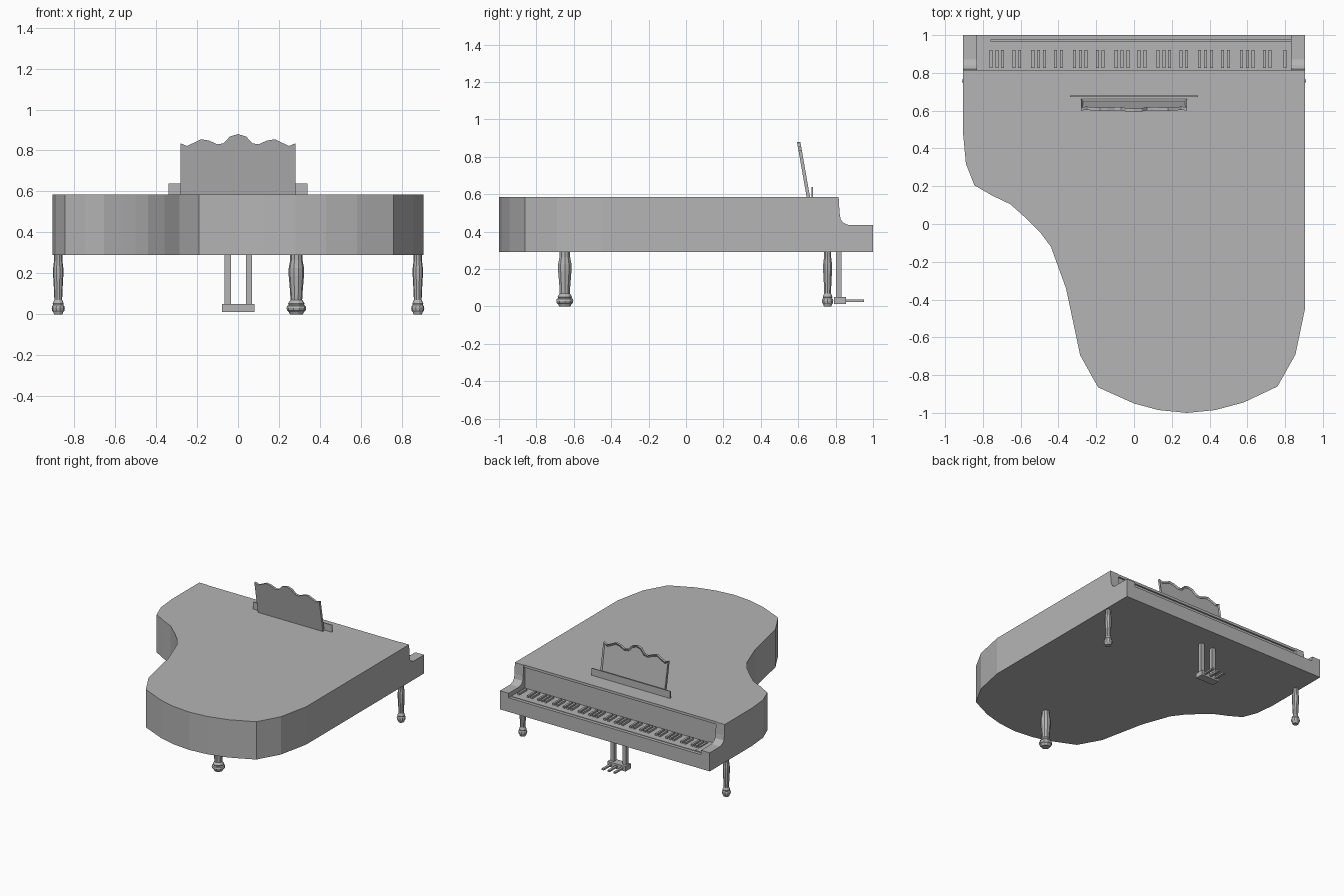
import bpy, bmesh, math
from mathutils import Vector

if "Cube" in bpy.data.objects:
    bpy.data.objects.remove(bpy.data.objects["Cube"])

grey = bpy.data.materials.new("plain_grey")
grey.diffuse_color = (0.46, 0.46, 0.46, 1)
grey.use_nodes = True
grey.node_tree.nodes["Principled BSDF"].inputs["Base Color"].default_value = grey.diffuse_color


def finish(name, bm):
    bmesh.ops.recalc_face_normals(bm, faces=bm.faces)
    me = bpy.data.meshes.new(name)
    bm.to_mesh(me)
    bm.free()
    me.materials.append(grey)
    ob = bpy.data.objects.new(name, me)
    bpy.context.collection.objects.link(ob)
    return ob


def prism_bm(points, direction):
    """Closed solid: polygon of 3D points pushed along a direction."""
    bm = bmesh.new()
    face = bm.faces.new([bm.verts.new(p) for p in points])
    ext = bmesh.ops.extrude_face_region(bm, geom=[face], use_keep_orig=True)
    verts = [g for g in ext["geom"] if isinstance(g, bmesh.types.BMVert)]
    bmesh.ops.translate(bm, vec=Vector(direction), verts=verts)
    bmesh.ops.recalc_face_normals(bm, faces=bm.faces)
    return bm


def add_box(bm, x, y, z):
    res = bmesh.ops.create_cube(bm, size=1)
    for v in res["verts"]:
        v.co = [lo + (c + 0.5) * (hi - lo) for c, (lo, hi) in zip(v.co, (x, y, z))]


def box(name, x, y, z):
    bm = bmesh.new()
    add_box(bm, x, y, z)
    return finish(name, bm)


BOTTOM, TOP = 0.29, 0.585

# Curved case with closed lid
outline = [(0.905, 0.80), (0.905, -0.45), (0.855, -0.69), (0.76, -0.86),
           (0.58, -0.945), (0.43, -0.985), (0.28, -1.0), (0.13, -0.985),
           (0, -0.95), (-0.19, -0.865), (-0.285, -0.695), (-0.36, -0.34),
           (-0.44, -0.12), (-0.50, -0.04), (-0.56, 0.02), (-0.655, 0.105),
           (-0.75, 0.15), (-0.845, 0.205), (-0.89, 0.32), (-0.905, 0.48),
           (-0.905, 0.80)]
finish("case", prism_bm([(x, y, BOTTOM) for x, y in outline], (0, 0, TOP - BOTTOM)))

# Side cheeks beside the keyboard
cheek = [(0.80, BOTTOM), (1, BOTTOM), (1, 0.435), (0.87, 0.435), (0.842, 0.447),
         (0.827, 0.465), (0.821, 0.50), (0.816, TOP), (0.80, TOP)]
for side, x in (("left", -0.905), ("right", 0.83)):
    finish(side + "_cheek", prism_bm([(x, y, z) for y, z in cheek], (0.075, 0, 0)))

# Keyboard bed, front slip, fallboard edge and keys
box("key_bed", (-0.83, 0.83), (0.80, 1.0), (BOTTOM, 0.375))
box("key_slip", (-0.83, 0.83), (0.975, 1.0), (0.375, 0.40))
box("lid_edge", (-0.83, 0.83), (0.80, 0.812), (0.565, TOP))
box("white_keys", (-0.76, 0.83), (0.80, 0.968), (0.375, 0.40))
box("key_end_block", (-0.83, -0.76), (0.80, 0.975), (0.375, 0.407))

bm = bmesh.new()
for octave in range(8):
    offsets = (0, 0.031, 0.062, 0.121, 0.152) if octave < 7 else (0.01,)
    for off in offsets:
        x = -0.757 + octave * 0.221 + off
        add_box(bm, (x - 0.008, x + 0.008), (0.825, 0.92), (0.395, 0.415))
finish("black_keys", bm)

# Music desk: wavy board leaning back, recessed on the player's side
half = [(0.28, 0.835), (0.25, 0.822), (0.215, 0.838), (0.18, 0.855), (0.14, 0.848),
        (0.10, 0.83), (0.07, 0.835), (0.04, 0.868)]
wave = half + [(0, 0.88)] + [(-x, z) for x, z in reversed(half)]
board = [(-0.28, TOP), (0.28, TOP)] + wave
bm = prism_bm([(x, 0.645, z) for x, z in board], (0, 0.018, 0))
face = max(bm.faces, key=lambda f: f.calc_center_median().y)
bmesh.ops.inset_individual(bm, faces=[face], thickness=0.014, depth=0)
bmesh.ops.translate(bm, verts=face.verts, vec=(0, -0.009, 0))
for v in bm.verts:
    v.co.y -= (v.co.z - TOP) * 0.175
finish("music_desk", bm)
box("music_ledge", (-0.34, 0.34), (0.672, 0.68), (TOP, 0.64))

# Turned legs
profile = [(0.021, 0), (0.025, 0.012), (0.030, 0.018), (0.032, 0.03), (0.030, 0.04),
           (0.025, 0.045), (0.027, 0.052), (0.023, 0.062), (0.019, 0.07), (0.021, 0.12),
           (0.025, 0.19), (0.025, 0.225), (0.020, 0.265), (0.020, 0.295)]


def leg(name, cx, cy, scale, sides=10):
    bm = bmesh.new()
    rings = [[bm.verts.new((cx + r * scale * math.cos(2 * math.pi * i / sides),
                            cy + r * scale * math.sin(2 * math.pi * i / sides), z))
              for i in range(sides)] for r, z in profile]
    for a, b in zip(rings, rings[1:]):
        for i in range(sides):
            j = (i + 1) % sides
            bm.faces.new((a[i], a[j], b[j], b[i]))
    bm.faces.new(rings[0])
    bm.faces.new(rings[-1])
    finish(name, bm)


leg("left_keyboard_leg", -0.878, 0.757, 1)
leg("right_keyboard_leg", 0.878, 0.757, 1)
leg("tail_leg", 0.285, -0.648, 1.5)

# Pedal lyre with three pedals
for side, x in (("left", -0.05), ("right", 0.054)):
    box(side + "_pedal_post", (x - 0.015, x + 0.015), (0.803, 0.832), (0.045, 0.295))
box("pedal_box", (-0.077, 0.08), (0.79, 0.855), (0.012, 0.05))
for side, x in (("left", -0.048), ("middle", 0.002), ("right", 0.052)):
    box(side + "_pedal", (x - 0.009, x + 0.009), (0.85, 0.952), (0.025, 0.037))
